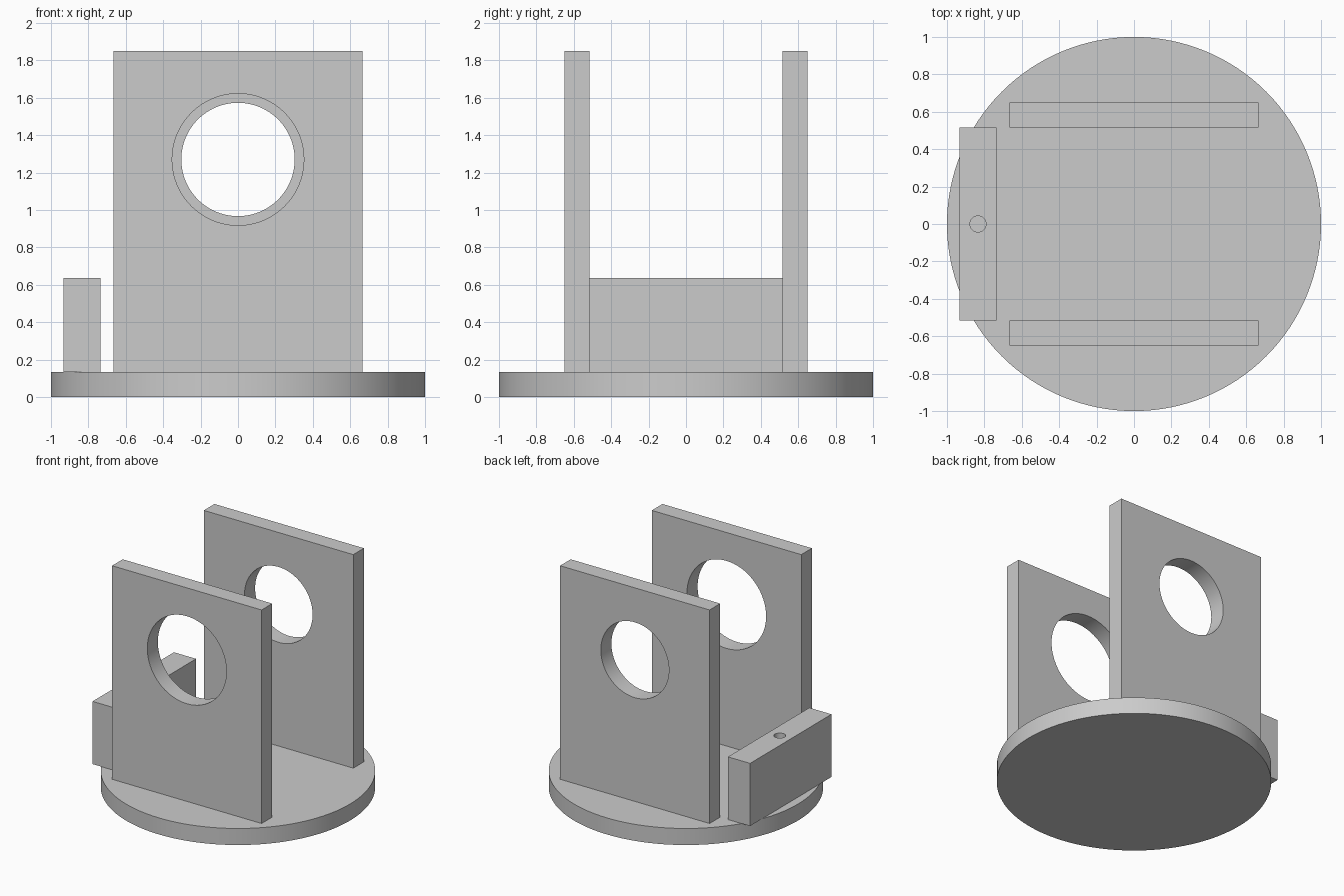
import bpy
import math

cube = bpy.data.objects.get("Cube")
if cube:
    bpy.data.objects.remove(cube, do_unlink=True)

grey = bpy.data.materials.new("plain grey")
grey.use_nodes = True
colour = (0.6, 0.6, 0.6, 1)
grey.diffuse_color = colour
grey.node_tree.nodes["Principled BSDF"].inputs["Base Color"].default_value = colour


def box(name, low, high):
    centre = [(a + b) / 2 for a, b in zip(low, high)]
    bpy.ops.mesh.primitive_cube_add(size=1, location=centre)
    ob = bpy.context.object
    ob.name = name
    ob.scale = [b - a for a, b in zip(low, high)]
    bpy.ops.object.transform_apply(location=False, rotation=False, scale=True)
    ob.data.materials.append(grey)
    return ob


def cylinder(name, radius, depth, location, rotation=(0, 0, 0), sides=96):
    bpy.ops.mesh.primitive_cylinder_add(vertices=sides, radius=radius, depth=depth,
                                        location=location, rotation=rotation)
    ob = bpy.context.object
    ob.name = name
    ob.data.materials.append(grey)
    return ob


def smooth(ob):
    bpy.ops.object.select_all(action="DESELECT")
    ob.select_set(True)
    bpy.context.view_layer.objects.active = ob
    bpy.ops.object.shade_smooth_by_angle(angle=math.radians(30))


def drill(ob, cutter):
    # Apply the cut, then drop the cutter
    mod = ob.modifiers.new("hole", "BOOLEAN")
    mod.operation = "DIFFERENCE"
    mod.solver = "EXACT"
    mod.object = cutter
    bpy.context.view_layer.objects.active = ob
    bpy.ops.object.modifier_apply(modifier=mod.name)
    bpy.data.objects.remove(cutter, do_unlink=True)
    smooth(ob)


base_top = 0.133

# Round base
smooth(cylinder("round_base", 1, base_top, (0, 0, base_top / 2), sides=128))

# Two uprights, the front one with the wider bore
for name, y0, y1, radius in (("front_upright", -0.65, -0.515, 0.352),
                             ("back_upright", 0.515, 0.65, 0.303)):
    plate = box(name, (-0.665, y0, base_top), (0.665, y1, 1.85))
    bore = cylinder("bore_cutter", radius, 0.4, (0, (y0 + y1) / 2, 1.27),
                    (math.pi / 2, 0, 0))
    drill(plate, bore)

# Side block with a small vertical hole
block = box("side_block", (-0.932, -0.517, base_top), (-0.735, 0.517, 0.637))
drill(block, cylinder("pin_cutter", 0.043, 1.2, (-0.834, 0, 0.4), sides=48))
